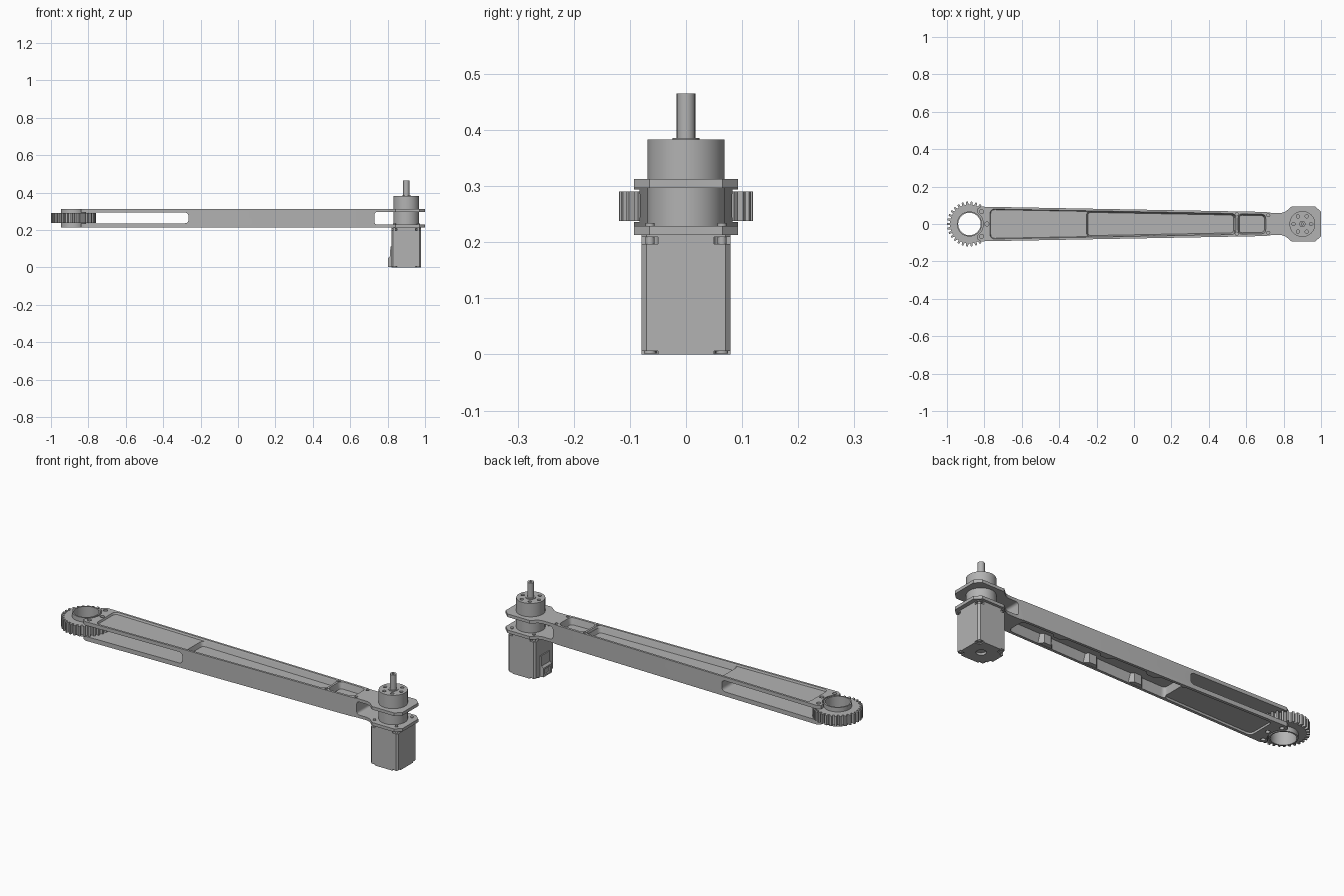
import bpy, bmesh
from math import sin, cos, pi
from mathutils import Vector

if "Cube" in bpy.data.objects:
    bpy.data.objects.remove(bpy.data.objects["Cube"], do_unlink=True)

grey = bpy.data.materials.new("machined_grey")
grey.use_nodes = True
COL = (0.45, 0.45, 0.45, 1)
grey.diffuse_color = COL
grey.node_tree.nodes["Principled BSDF"].inputs["Base Color"].default_value = COL

BOT, TOP = 0.213, 0.313          # arm faces
GEAR_X, MOTOR_X = -0.88, 0.9


def loft(name, lower, upper, z0, z1, axis="z"):
    """Solid between two outlines with equal point counts."""
    bm = bmesh.new()
    place = (lambda p, h: (p[0], p[1], h)) if axis == "z" else (lambda p, h: (p[0], h, p[1]))
    a = [bm.verts.new(place(p, z0)) for p in lower]
    b = [bm.verts.new(place(p, z1)) for p in upper]
    bm.faces.new(a)
    bm.faces.new(b)
    n = len(a)
    for i in range(n):
        bm.faces.new((a[i], a[(i + 1) % n], b[(i + 1) % n], b[i]))
    bmesh.ops.recalc_face_normals(bm, faces=bm.faces)
    me = bpy.data.meshes.new(name)
    bm.to_mesh(me)
    bm.free()
    me.materials.append(grey)
    ob = bpy.data.objects.new(name, me)
    bpy.context.collection.objects.link(ob)
    return ob


def prism(name, pts, z0, z1, axis="z"):
    return loft(name, pts, pts, z0, z1, axis)


def circle(x, y, r, n=40):
    return [(x + r * cos(2 * pi * i / n), y + r * sin(2 * pi * i / n)) for i in range(n)]


def cylinder(name, x, y, r, z0, z1, n=40):
    return prism(name, circle(x, y, r, n), z0, z1)


def rounded(pts, r, steps=5):
    """Fillet every corner of an outline."""
    out = []
    for i, p in enumerate(pts):
        p = Vector(p)
        u = (Vector(pts[i - 1]) - p).normalized() * r
        v = (Vector(pts[(i + 1) % len(pts)]) - p).normalized() * r
        for k in range(steps + 1):
            t = k / steps
            out.append(tuple(p + u * (1 - t) ** 2 + v * t ** 2))
    return out


def rect(x0, x1, y0, y1):
    return [(x0, y0), (x1, y0), (x1, y1), (x0, y1)]


def cut(ob, *cutters):
    bpy.context.view_layer.objects.active = ob
    for c in cutters:
        m = ob.modifiers.new("cut", "BOOLEAN")
        m.operation, m.solver, m.object = "DIFFERENCE", "EXACT", c
        bpy.ops.object.modifier_apply(modifier=m.name)
        bpy.data.objects.remove(c, do_unlink=True)


def half_width(x):
    return 0.093 - (x + 0.84) * 0.0185


def pocket(x0, x1, margin, z_floor, z_open, slope=0.008):
    """Tapered cutter with rounded corners and sloping walls."""
    def outline(d):
        a, b = half_width(x0) - margin - d, half_width(x1) - margin - d
        return rounded([(x0 + d, -a), (x1 - d, -b), (x1 - d, b), (x0 + d, a)], 0.026 - d)
    return loft("pocket_cutter", outline(slope), outline(0), z_floor, z_open)


# Arm outline: tapered beam, narrow neck, chamfered motor flange
upper = [(1.0, 0.065), (0.97, 0.093), (0.842, 0.093), (0.81, 0.066), (0.79, 0.06),
         (0.73, 0.06), (0.70, half_width(0.70)), (-0.82, half_width(-0.82)), (-0.84, 0.08)]
arm = prism("arm_beam", upper + [(x, -y) for x, y in reversed(upper)], BOT, TOP)

# Side openings between the plates, at both ends
cut(arm,
    prism("c", rounded(rect(-1.1, -0.265, 0.236, 0.294), 0.022), -0.2, 0.2, "y"),
    prism("c", rounded(rect(0.73, 1.2, 0.229, 0.297), 0.016), -0.2, 0.2, "y"),
    cylinder("c", GEAR_X, 0, 0.074, 0.1, 0.4))

# Top and bottom pockets
cut(arm,
    pocket(-0.77, 0.545, 0.011, 0.303, 0.314, 0.004),
    pocket(-0.255, 0.54, 0.012, 0.279, 0.306),
    pocket(0.555, 0.705, 0.012, 0.279, 0.314))
hw = half_width
cut(arm,
    loft("c", rounded([(-0.75, -0.078), (-0.23, -0.068), (-0.23, 0.068), (-0.75, 0.078)], 0.026),
         rounded([(-0.75, -0.075), (-0.23, -0.065), (-0.23, 0.065), (-0.75, 0.075)], 0.026), 0.2, 0.224),
    loft("c", rounded([(-0.24, -hw(-0.24) + 0.012), (0.7, -0.052), (0.7, 0.052), (-0.24, hw(-0.24) - 0.012)], 0.026),
         rounded([(-0.23, -hw(-0.23) + 0.022), (0.69, -0.044), (0.69, 0.044), (-0.23, hw(-0.23) - 0.022)], 0.02),
         0.2, 0.262))

# Screw holes
for x, y, r, z in [(-0.815, 0.066, 0.011, 0.1), (-0.815, -0.066, 0.011, 0.1), (-0.787, 0, 0.011, 0.1),
                   (0.549, 0.052, 0.008, 0.285), (0.549, -0.052, 0.008, 0.285),
                   (0.718, 0.047, 0.008, 0.285), (0.718, -0.047, 0.008, 0.285)]:
    cut(arm, cylinder("c", x, y, r, z, 0.4, 16))

# Tapered bosses along the walls of the lower pocket
for x in (0.48, 0.21, -0.06):
    for s in (-1, 1):
        y = half_width(x) - 0.006
        base = [(x - 0.05, s * y), (x + 0.05, s * y), (x + 0.02, s * (y - 0.03)), (x - 0.02, s * (y - 0.03))]
        prism("pocket_boss", base, BOT + 0.001, 0.265)

# Toothed pulley
TEETH = 30
teeth = []
for i in range(TEETH):
    for f, r in ((-0.3, 0.104), (-0.2, 0.12), (0.2, 0.12), (0.3, 0.104)):
        a = 2 * pi * (i + f) / TEETH
        teeth.append((GEAR_X + r * cos(a), r * sin(a)))
pulley = prism("toothed_pulley", teeth, 0.238, 0.29)
cut(pulley, cylinder("c", GEAR_X, 0, 0.065, 0.1, 0.4))
sleeve = cylinder("pulley_sleeve", GEAR_X, 0, 0.067, BOT, TOP, 48)
cut(sleeve, cylinder("c", GEAR_X, 0, 0.06, 0.1, 0.4, 48))

# Gearbox with bolt circle, boss and output shaft
gearbox = cylinder("gearbox", MOTOR_X, 0, 0.069, 0.205, 0.383, 48)
for i in range(6):
    a = pi * i / 3
    cut(gearbox, cylinder("c", MOTOR_X + 0.047 * cos(a), 0.047 * sin(a), 0.009, 0.365, 0.4, 16))
cylinder("shaft_collar", MOTOR_X, 0, 0.024, 0.38, 0.386)
shaft = cylinder("output_shaft", MOTOR_X, 0, 0.0165, 0.38, 0.465, 24)
cut(shaft, cylinder("c", MOTOR_X, 0, 0.006, 0.45, 0.5, 12))

# Motor body with notched corners
h, c = 0.079, 0.009
square = [(h, c - h), (h, h - c), (h - c, h), (c - h, h), (-h, h - c), (-h, c - h), (c - h, -h), (h - c, -h)]
motor = prism("motor_body", [(MOTOR_X + x, y) for x, y in square], 0, BOT)
for sx in (-1, 1):
    for sy in (-1, 1):
        x, y = MOTOR_X + sx * 0.07, sy * 0.07
        cut(motor, prism("c", rounded(rect(x - 0.02, x + 0.02, y - 0.02, y + 0.02), 0.012), 0.197, 0.209),
            prism("c", rounded(rect(x - 0.02, x + 0.02, y - 0.02, y + 0.02), 0.012), -0.01, 0.006))
        cylinder("motor_screw", MOTOR_X + sx * 0.064, sy * 0.064, 0.011, 0.002, 0.012, 16)
        cylinder("flange_screw", MOTOR_X + sx * 0.064, sy * 0.064, 0.008, 0.19, 0.234, 16)
cut(motor, cylinder("c", MOTOR_X, 0, 0.024, -0.01, 0.012))

# Cable socket on the inner side of the motor
socket = prism("cable_socket", [(0.802, 0.003), (0.825, 0.003), (0.825, 0.112), (0.815, 0.112), (0.812, 0.06), (0.802, 0.05)],
               -0.035, 0.035, "y")
cut(socket, prism("c", rect(0.79, 0.81, 0.012, 0.042), -0.024, 0.024, "y"))

# Smooth round surfaces, keep machined edges
for ob in bpy.context.scene.objects:
    if ob.type == "MESH":
        bpy.ops.object.select_all(action="DESELECT")
        ob.select_set(True)
        bpy.context.view_layer.objects.active = ob
        bpy.ops.object.shade_smooth_by_angle(angle=0.5)
